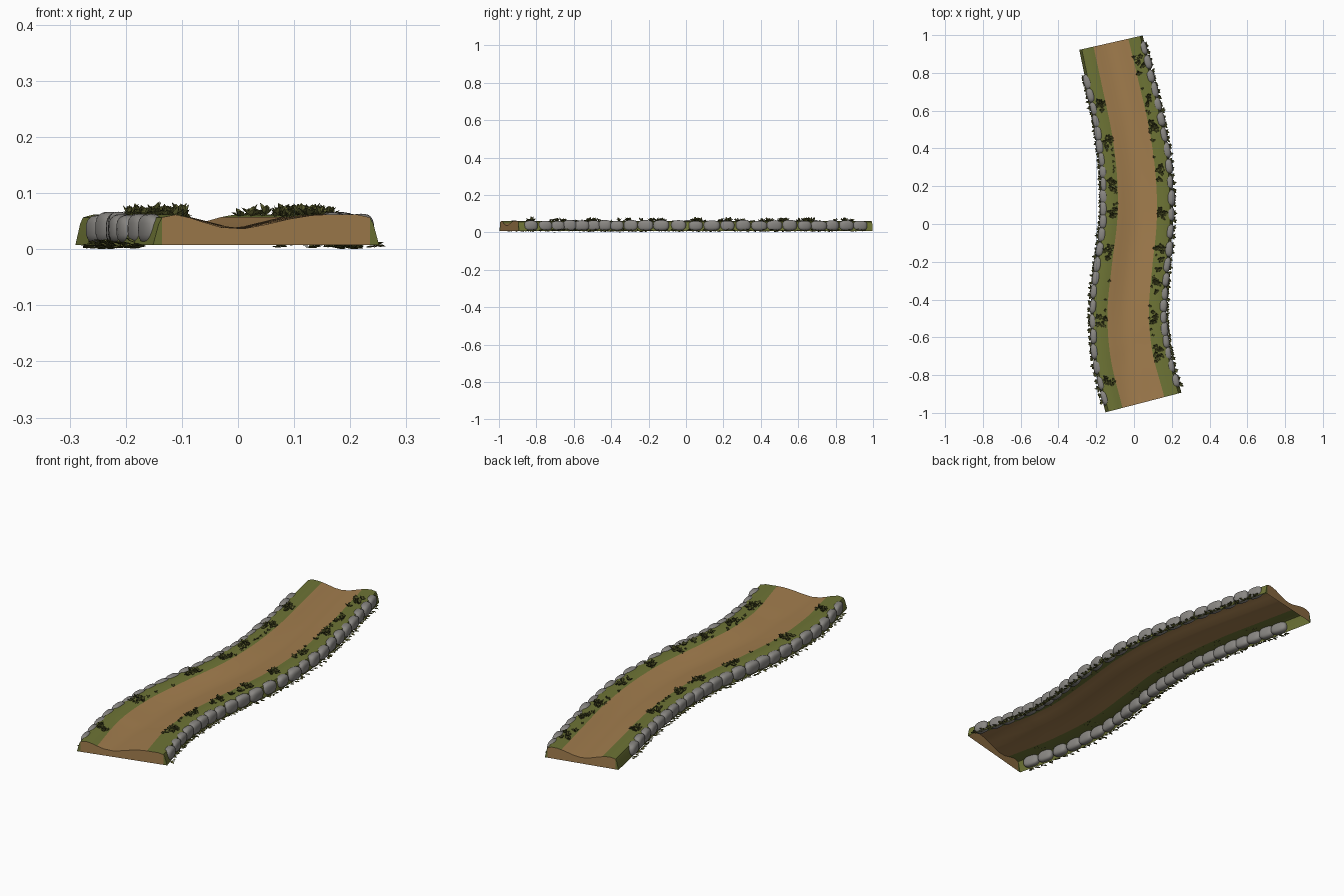
import bpy, bmesh, math, random
from mathutils import Vector, Matrix

if "Cube" in bpy.data.objects:
    bpy.data.objects.remove(bpy.data.objects["Cube"])

random.seed(7)


def material(name, col):
    m = bpy.data.materials.new(name)
    m.diffuse_color = (*col, 1)
    m.use_nodes = True
    m.node_tree.nodes["Principled BSDF"].inputs["Base Color"].default_value = m.diffuse_color
    return m


DIRT = material("dirt", (0.36, 0.205, 0.075))
GRASS = material("grass", (0.155, 0.175, 0.036))
STONE = material("stone", (0.25, 0.24, 0.225))
LEAF = material("leaf", (0.10, 0.105, 0.025))

# Centre line of the path as (x, y), front to back
LINE = [Vector(p) for p in [(0.05, -0.945), (-0.012, -0.7), (-0.031, -0.47), (-0.012, -0.24),
                            (0.016, 0.02), (0.012, 0.26), (-0.02, 0.5), (-0.07, 0.73), (-0.122, 0.96)]]
PTS = [2 * LINE[0] - LINE[1]] + LINE + [2 * LINE[-1] - LINE[-2]]


def centre(t):
    s = min(max(t, 0), 1) * (len(LINE) - 1)
    i = min(int(s), len(LINE) - 2)
    f = s - i
    a, b, c, d = PTS[i:i + 4]
    return 0.5 * (2 * b + (c - a) * f + (2 * a - 5 * b + 4 * c - d) * f * f
                  + (3 * b - a - 3 * c + d) * f ** 3)


def frame(t):
    """Centre, tangent, rightward normal and half width at t."""
    e = 0.01
    tan = (centre(t + e) - centre(t - e)).normalized()
    return centre(t), tan, Vector((tan.y, -tan.x)), 0.208 - 0.036 * t


def place(t, u, z):
    """Point at u half widths right of the centre line."""
    c, _, n, w = frame(t)
    p = c + n * (u * w)
    return Vector((p.x, p.y, z))


def surface(t, u):
    """Height of the hollowed path top; the hollow drifts left at the front end."""
    skew = 0.28 * max(0, 1 - t / 0.15)
    d = min(1, abs(u + skew * (1 - u * u)) / 0.75)
    return 0.036 + 0.026 * d * d * (3 - 2 * d) - 0.006 * max(0, abs(u) - 0.8) / 0.14


def finish(bm, name, mats, smooth=True):
    me = bpy.data.meshes.new(name)
    bm.to_mesh(me)
    bm.free()
    for m in mats:
        me.materials.append(m)
    ob = bpy.data.objects.new(name, me)
    bpy.context.collection.objects.link(ob)
    if smooth:
        for o in bpy.context.selected_objects:
            o.select_set(False)
        ob.select_set(True)
        bpy.context.view_layer.objects.active = ob
        bpy.ops.object.shade_smooth_by_angle(angle=math.radians(50))
    return ob


# Path shell: swept section with open underside and closed ends
bm = bmesh.new()
US = [-1, -0.95, -0.92, -0.8, -0.67, -0.55, -0.4, -0.2, 0, 0.2, 0.4, 0.55, 0.67, 0.8, 0.92, 0.95, 1]
BASE, N = 0.008, 60


def section_z(t, u):
    if abs(u) == 1:
        return BASE
    return 0.045 if abs(u) == 0.95 else surface(t, u)


rows = [[bm.verts.new(place(k / N, u, section_z(k / N, u))) for u in US] for k in range(N + 1)]
for k in range(N):
    for j in range(len(US) - 1):
        f = bm.faces.new((rows[k][j], rows[k][j + 1], rows[k + 1][j + 1], rows[k + 1][j]))
        f.material_index = 0 if abs(US[j] + US[j + 1]) / 2 < 0.55 else 1
for t, row, flip in ((0, rows[0], False), (1, rows[-1], True)):
    low = [row[0]] + [bm.verts.new(place(t, u, BASE)) for u in US[1:-1]] + [row[-1]]
    for j in range(len(US) - 1):
        vs = []
        for v in (low[j], low[j + 1], row[j + 1], row[j]):
            if v not in vs:
                vs.append(v)
        f = bm.faces.new(vs[::-1] if flip else vs)
        f.material_index = 0 if abs(US[j] + US[j + 1]) / 2 < 0.9 else 1
finish(bm, "path", [DIRT, GRASS])


def add_stone(bm, pos, tan, size):
    """Blocky rounded stone made by squaring off a sphere."""
    ang = math.atan2(tan.y, tan.x) + random.uniform(-0.08, 0.08)
    rot = Matrix.Rotation(ang, 3, 'Z')
    for v in bmesh.ops.create_icosphere(bm, subdivisions=3, radius=1)["verts"]:
        q = [math.copysign(abs(c) ** 0.72, c) * s for c, s in zip(v.co, size)]
        v.co = pos + rot @ Vector(q)


# Retaining stones along both sides
for side, t0, t1, name in ((-1, 0.02, 0.925, "left_stones"), (1, 0.012, 0.985, "right_stones")):
    bm = bmesh.new()
    count = 24
    step = (t1 - t0) / count
    for i in range(count):
        t = t0 + (i + 0.5) * step
        _, tan, _, _ = frame(t)
        h = random.uniform(0.026, 0.029)
        add_stone(bm, place(t, side * random.uniform(0.925, 0.95), h + 0.009), tan,
                  (random.uniform(0.036, 0.044), random.uniform(0.018, 0.023), h))
    finish(bm, name, [STONE])


def add_leaf(bm, pos, yaw, pitch, length, width):
    """Small pointed leaf folded along its midrib."""
    rot = Matrix.Rotation(yaw, 3, 'Z') @ Matrix.Rotation(-pitch, 3, 'Y')
    shape = [(0, 0, 0), (0.55, 0, -0.08), (1, 0, -0.02),
             (0.3, 0.5, 0.05), (0.7, 0.42, 0.08), (0.3, -0.5, 0.05), (0.7, -0.42, 0.08)]
    v = [bm.verts.new(pos + rot @ Vector((x * length, y * width, z * length))) for x, y, z in shape]
    for ids in ((0, 1, 3), (1, 4, 3), (1, 2, 4), (0, 5, 1), (1, 5, 6), (1, 6, 2)):
        bm.faces.new([v[i] for i in ids])


def add_tuft(bm, t, u, n, size):
    pos = place(t, u, surface(t, u) - 0.002)
    start = random.uniform(0, 6.28)
    for i in range(n):
        add_leaf(bm, pos, start + i * 6.28 / n + random.uniform(-0.4, 0.4),
                 random.uniform(0.3, 1.2), size * random.uniform(0.7, 1.1), size * 0.5)


# Plant clusters on the grass verges, listed by y
CLUSTERS = {-1: (0.65, 0.43, 0.2, 0.05, -0.15, -0.5, -0.8),
            1: (0.82, 0.63, 0.47, 0.26, 0.05, -0.13, -0.27, -0.5, -0.71)}
for side, name in ((-1, "left_plants"), (1, "right_plants")):
    bm = bmesh.new()
    for y in CLUSTERS[side]:
        t = (y + 0.945) / 1.905
        for i in range(6):
            add_tuft(bm, t + random.gauss(0, 0.01), side * random.uniform(0.6, 0.82), 5,
                     random.uniform(0.02, 0.027))
    for i in range(22):
        add_tuft(bm, random.uniform(0.06, 0.9), side * random.uniform(0.56, 0.68), 4, 0.013)
    finish(bm, name, [LEAF], False)

# Small leaves creeping out from the foot of the stones
for side, t0, t1, name in ((-1, 0.03, 0.92, "left_foot_leaves"), (1, 0.02, 0.97, "right_foot_leaves")):
    bm = bmesh.new()
    for i in range(52):
        t = t0 + (t1 - t0) * i / 51
        _, _, n, _ = frame(t)
        out = math.atan2(n.y * side, n.x * side)
        for k in range(3):
            add_leaf(bm, place(t, side * 1.0, random.uniform(0.004, 0.014)),
                     out + (k - 1) * 0.8 + random.uniform(-0.3, 0.3),
                     random.uniform(-0.1, 0.45), random.uniform(0.017, 0.026), 0.012)
    low = min(v.co.z for v in bm.verts)
    for v in bm.verts:
        v.co.z -= low
    finish(bm, name, [LEAF], False)
